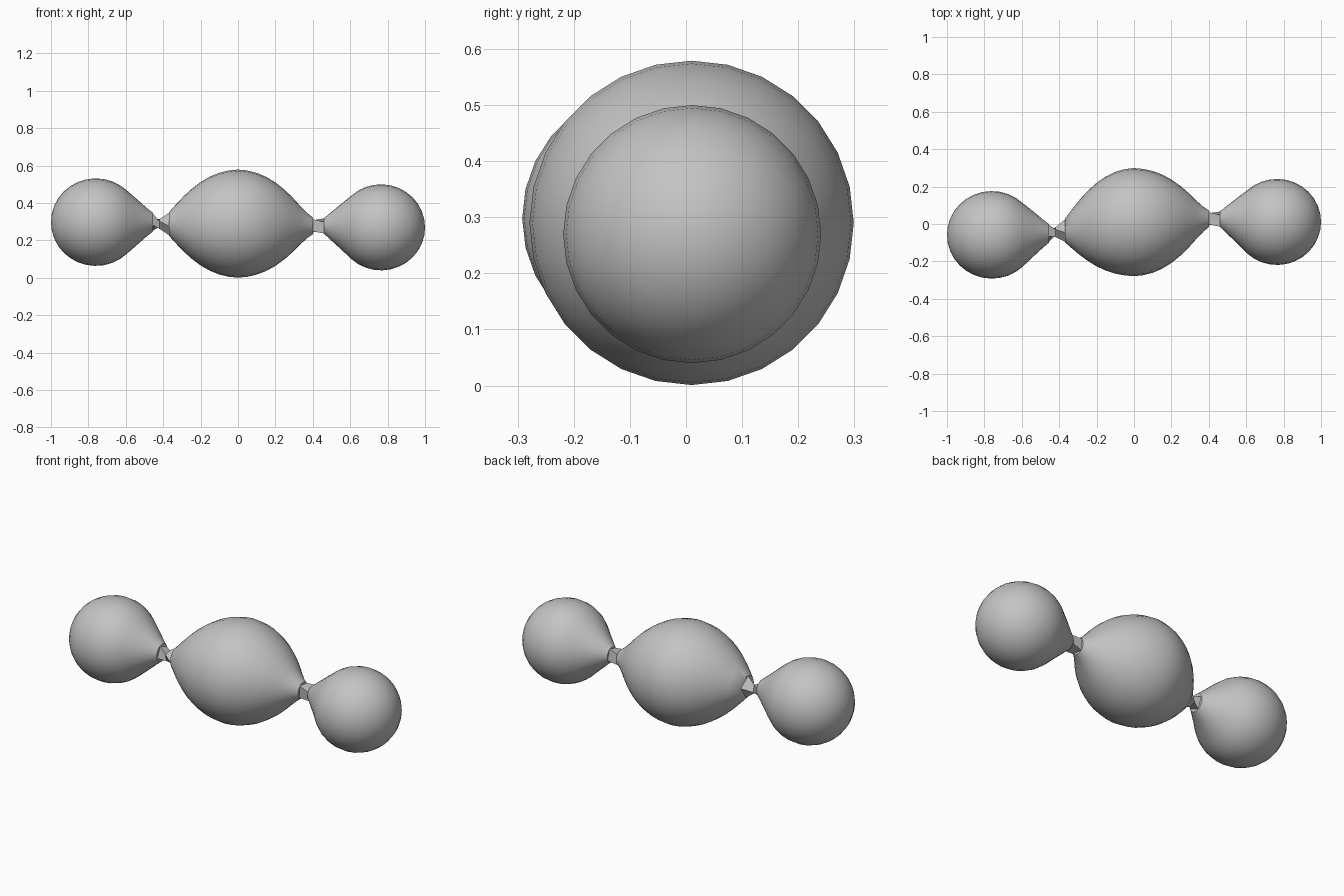
import bpy, bmesh
from math import sin, cos, pi, radians

if "Cube" in bpy.data.objects:
    bpy.data.objects.remove(bpy.data.objects["Cube"])

grey = bpy.data.materials.new("grey")
grey.diffuse_color = (0.55, 0.55, 0.55, 1)
grey.use_nodes = True
grey.node_tree.nodes["Principled BSDF"].inputs["Base Color"].default_value = grey.diffuse_color


def loft(name, rings, sides, smooth):
    """Skin rings given as (x, y, z, radius, twist in degrees) along x."""
    bm = bmesh.new()
    loops = []
    for x, y, z, r, twist in rings:
        angles = [2 * pi * i / sides + radians(twist) for i in range(sides)]
        loops.append([bm.verts.new((x, y + r * cos(a), z + r * sin(a))) for a in angles])
    for a, b in zip(loops, loops[1:]):
        for i in range(sides):
            j = (i + 1) % sides
            bm.faces.new((a[i], a[j], b[j], b[i]))
    bm.faces.new(loops[0])
    bm.faces.new(loops[-1])
    bmesh.ops.remove_doubles(bm, verts=bm.verts, dist=0.0005)
    bmesh.ops.recalc_face_normals(bm, faces=bm.faces)
    mesh = bpy.data.meshes.new(name)
    bm.to_mesh(mesh)
    bm.free()
    mesh.materials.append(grey)
    obj = bpy.data.objects.new(name, mesh)
    bpy.context.collection.objects.link(obj)
    if smooth:
        bpy.context.view_layer.objects.active = obj
        obj.select_set(True)
        bpy.ops.object.shade_smooth_by_angle(angle=radians(40))
        obj.select_set(False)
    return obj


def taper(center, tip, profile):
    """Rings of (x, radius) whose centre drifts towards the neck tip."""
    rings = []
    for x, r in profile:
        t = max(0, abs(x - center[0]) / abs(tip[0] - center[0]))
        t = t ** 2
        rings.append((x, center[1] + (tip[1] - center[1]) * t,
                      center[2] + (tip[2] - center[2]) * t, r, 0))
    return rings


def ball(name, center, r, half_length, tip, neck, side):
    """Round outer end, drawn out to a pointed neck on the inner side."""
    rings = []
    for i in range(13):
        a = radians(133) * i / 12
        x = center[0] + side * half_length * cos(a)
        rings.append((x, center[1], center[2], max(r * sin(a), 0.0001), 0))
    rings += taper(center, tip, neck)
    return loft(name, rings, 28, True)


# Neck ends
left_out, left_in = (-0.455, -0.05, 0.298), (-0.37, -0.035, 0.288)
right_in, right_out = (0.40, 0.028, 0.278), (0.46, 0.026, 0.278)

# Outer balls
ball("left_ball", (-0.76, -0.058, 0.298), 0.234, 0.24, left_out,
     [(-0.54, 0.122), (-0.49, 0.078), (-0.455, 0.05)], -1)
ball("right_ball", (0.765, 0.011, 0.27), 0.23, 0.235, right_out,
     [(0.55, 0.12), (0.50, 0.077), (0.46, 0.042)], 1)

# Large middle body, pointed at both ends
middle = (0, 0.01, 0.29)
half = [(0.05, 0.284), (0.10, 0.272), (0.15, 0.252), (0.20, 0.223),
        (0.25, 0.185), (0.29, 0.148), (0.33, 0.106)]
left_half = [(-x, r) for x, r in reversed(half)]
rings = taper(middle, left_in, [(-0.37, 0.062)] + left_half)
rings += taper(middle, right_in, [(0, 0.289)] + half + [(0.37, 0.067), (0.40, 0.045)])
loft("middle_body", rings, 28, True)

# Faceted connectors, the left one twisted into a thin waist
loft("left_connector", [(*left_out, 0.048, 20), (-0.42, -0.044, 0.288, 0.030, 60),
                        (*left_in, 0.060, 100)], 4, False)
loft("right_connector", [(*right_in, 0.046, 40), (*right_out, 0.046, 62)], 4, False)
